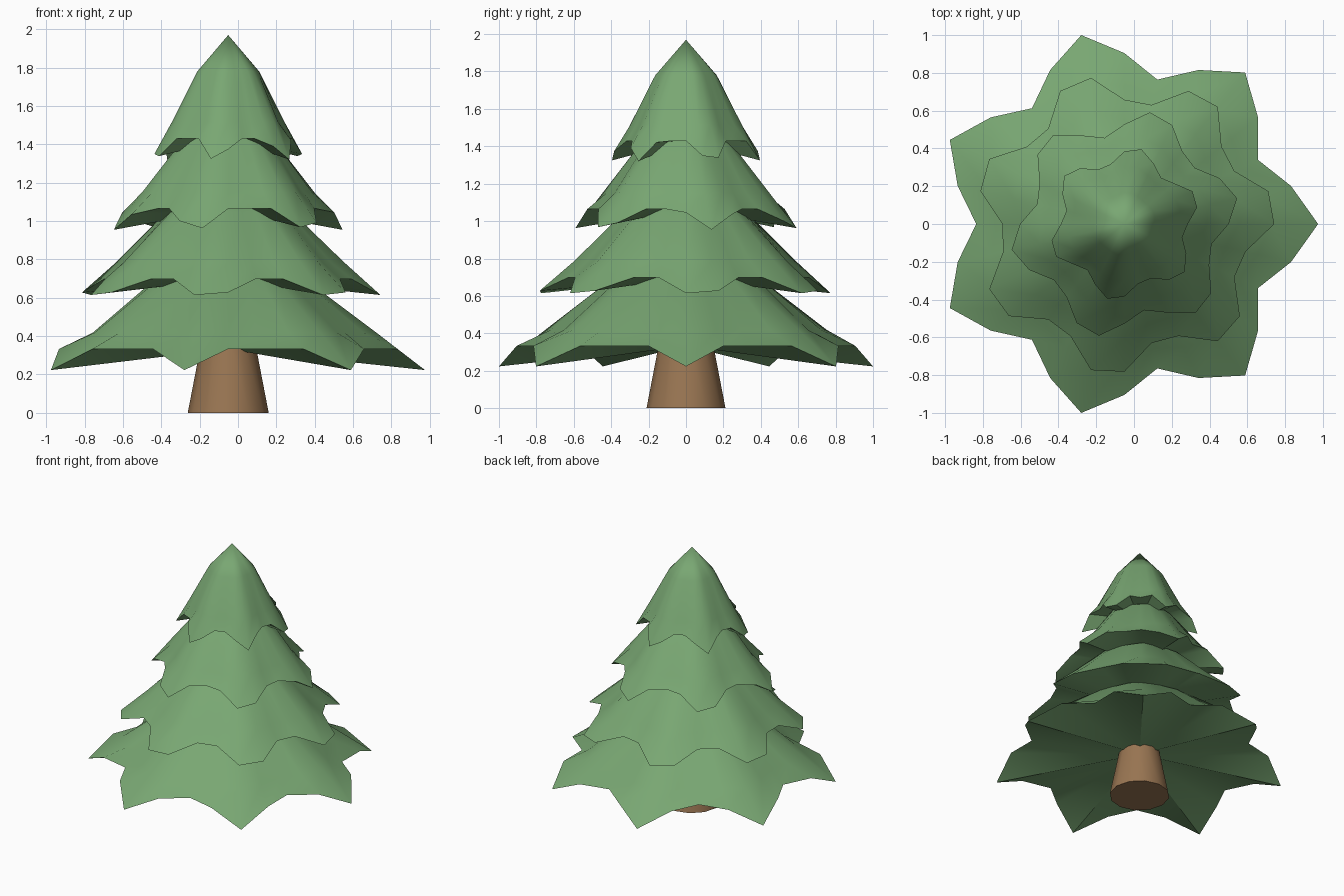
import bpy, bmesh, math

if "Cube" in bpy.data.objects:
    bpy.data.objects.remove(bpy.data.objects["Cube"])

CX = -0.051      # trunk axis, offset so the branch tips centre on x = 0
SEG = 28


def material(name, rgb):
    m = bpy.data.materials.new(name)
    m.diffuse_color = (*rgb, 1)
    m.use_nodes = True
    m.node_tree.nodes["Principled BSDF"].inputs["Base Color"].default_value = m.diffuse_color
    return m


green = material("pine green", (0.19, 0.385, 0.17))
brown = material("bark brown", (0.32, 0.18, 0.085))


def finish(bm, name, mat):
    bmesh.ops.recalc_face_normals(bm, faces=bm.faces)
    me = bpy.data.meshes.new(name)
    bm.to_mesh(me)
    bm.free()
    me.materials.append(mat)
    me.shade_smooth()
    me.set_sharp_from_angle(angle=math.radians(40))
    ob = bpy.data.objects.new(name, me)
    ob.location.x = CX
    bpy.context.collection.objects.link(ob)
    return ob


# One layer of branches: lobed drooping rim, flared skirt, peak, closed underside
def tier(name, radius, z, lobes, phase):
    bm = bmesh.new()
    # radius scale, height above rim, lobe strength, droop
    profile = [(1.0, 0.0, 0.1335, 0.11),
               (0.8, 0.085, 0.067, 0.0),
               (0.45, 0.35, 0.03, 0.0)]
    rings = []
    for scale, h, lobe, droop in profile:
        ring = []
        for i in range(SEG):
            t = 2 * math.pi * i / SEG
            c = math.cos(lobes * t - phase)
            r = radius * scale * (1 + lobe * c)
            ring.append(bm.verts.new((r * math.cos(t), r * math.sin(t),
                                      z + h - droop * max(0, c))))
        rings.append(ring)
    apex = bm.verts.new((0, 0, z + 0.54))
    base = bm.verts.new((0, 0, z))
    for i in range(SEG):
        j = (i + 1) % SEG
        for lo, hi in zip(rings, rings[1:]):
            bm.faces.new((lo[i], lo[j], hi[j], hi[i]))
        bm.faces.new((rings[-1][i], rings[-1][j], apex))
        bm.faces.new((rings[0][j], rings[0][i], base))
    return finish(bm, name, green)


for k, (radius, lobes) in enumerate([(0.905, 7), (0.72, 7), (0.54, 6), (0.36, 6)]):
    tier(f"branch_layer_{k + 1}", radius, 0.333 + 0.3655 * k, lobes, 0.7 * k)

# Tapered trunk
bm = bmesh.new()
bmesh.ops.create_cone(bm, cap_ends=True, segments=12, radius1=0.211,
                      radius2=0.13, depth=0.42)
bmesh.ops.translate(bm, vec=(0, 0, 0.21), verts=bm.verts)
finish(bm, "trunk", brown)
